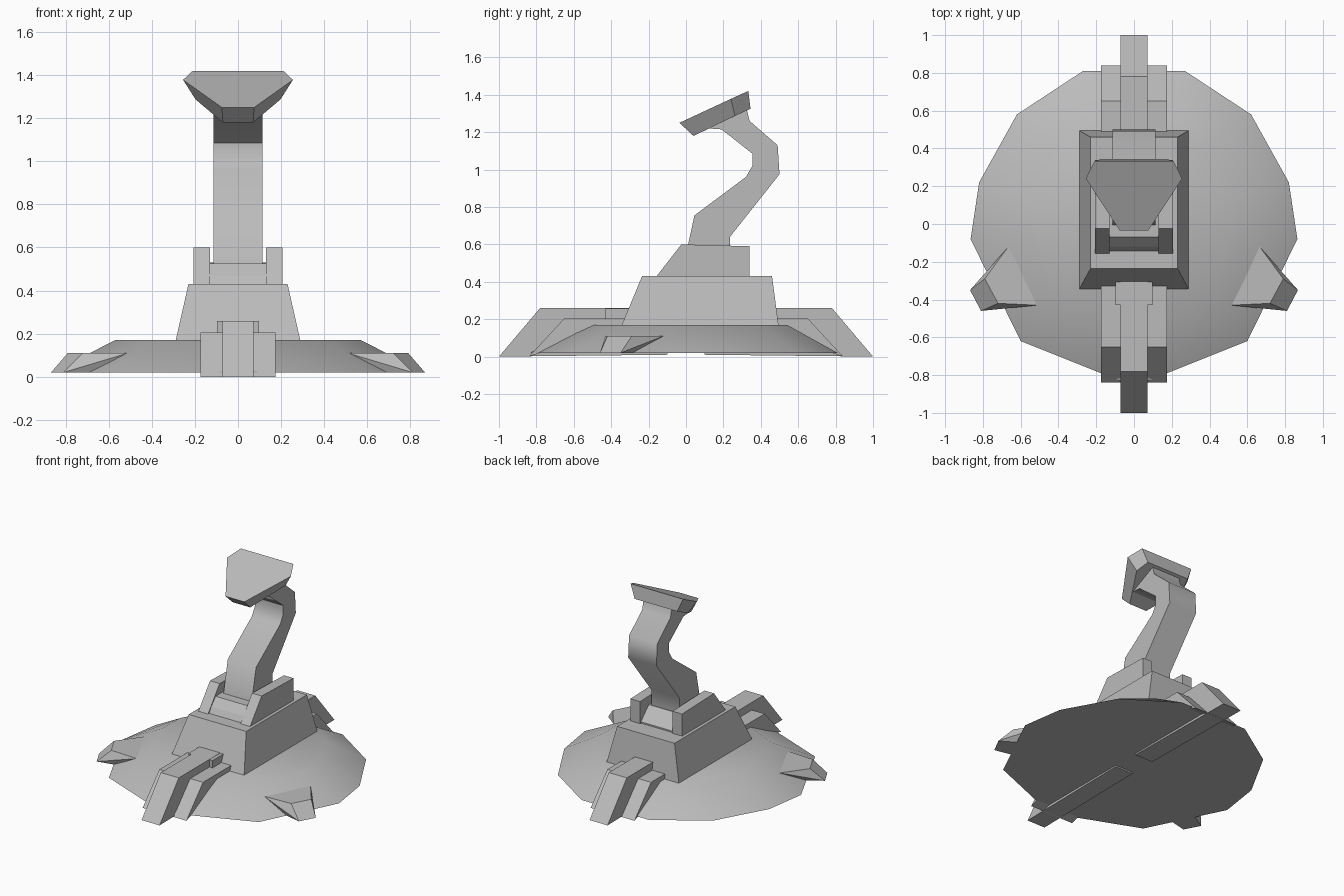
import bpy, bmesh, math
from mathutils import Vector

cube = bpy.data.objects.get("Cube")
if cube:
    bpy.data.objects.remove(cube, do_unlink=True)

grey = bpy.data.materials.new("plain_grey")
grey.use_nodes = True
grey.diffuse_color = (0.5, 0.5, 0.5, 1)
grey.node_tree.nodes["Principled BSDF"].inputs["Base Color"].default_value = (0.5, 0.5, 0.5, 1)


def finish(name, bm, smooth=0):
    bmesh.ops.recalc_face_normals(bm, faces=bm.faces[:])
    mesh = bpy.data.meshes.new(name)
    bm.to_mesh(mesh)
    bm.free()
    mesh.materials.append(grey)
    ob = bpy.data.objects.new(name, mesh)
    bpy.context.collection.objects.link(ob)
    if smooth:
        bpy.ops.object.select_all(action='DESELECT')
        ob.select_set(True)
        bpy.context.view_layer.objects.active = ob
        bpy.ops.object.shade_smooth_by_angle(angle=math.radians(smooth))
    return ob


def loft(name, lower, upper, smooth=0):
    """Join two matching loops of 3D points and cap both ends."""
    bm = bmesh.new()
    a = [bm.verts.new(p) for p in lower]
    b = [bm.verts.new(p) for p in upper]
    bm.faces.new(a)
    bm.faces.new(b)
    for i in range(len(a)):
        j = (i + 1) % len(a)
        bm.faces.new((a[i], a[j], b[j], b[i]))
    return finish(name, bm, smooth)


def extrude_x(name, profile, x0, x1, smooth=0):
    """Extrude a side profile of (y, z) points across x."""
    return loft(name, [(x0, y, z) for y, z in profile],
                [(x1, y, z) for y, z in profile], smooth)


def hull(name, points):
    bm = bmesh.new()
    for p in points:
        bm.verts.new(p)
    bmesh.ops.convex_hull(bm, input=bm.verts[:])
    bmesh.ops.dissolve_limit(bm, angle_limit=math.radians(2), verts=bm.verts[:], edges=bm.edges[:])
    return finish(name, bm)


def mirrored(half):
    """Complete a half outline (back to front) on the other side."""
    return half + [(-p[0],) + tuple(p[1:]) for p in reversed(half) if p[0] > 0]


# Faceted mound base
rim = mirrored([(.27, .81), (.62, .58), (.82, .22), (.865, -.08), (.6, -.62), (0, -.86)])
crown = mirrored([(.27, .54), (.41, .42), (.56, .15), (.57, -.06), (.43, -.37), (0, -.57)])
loft("mound_base", [(x, y, .02) for x, y in rim], [(x, y, .17) for x, y in crown], 32)

# Stepped ramps, front and back
for label, s in (("front", -1), ("back", 1)):
    def ramp(name, profile, half_width):
        extrude_x(label + name, [(s * y, z) for y, z in profile], -half_width, half_width)
    ramp("_ramp_ridge", [(1, 0), (.78, .26), (.3, .26), (.1, .1), (.1, .01)], .072)
    ramp("_ramp_shoulder", [(.84, 0), (.65, .205), (.3, .205), (.3, .03), (.75, .03)], .175)
    ramp("_ramp_cap", [(.43, .19), (.43, .258), (.3, .258), (.3, .19)], .097)

# Side claws on the mound
for label, s in (("left", 1), ("right", -1)):
    claw = [(.51, -.43, .11), (.665, -.12, .11), (.79, -.29, .11), (.72, -.42, .11),
            (.868, -.35, .02), (.81, -.46, .02), (.68, -.43, .02), (.72, -.26, .02)]
    hull(label + "_claw", [(s * x, y, z) for x, y, z in claw])

# Tapered pedestal
loft("pedestal",
     [(-.29, -.345, .165), (.29, -.345, .165), (.29, .495, .165), (-.29, .495, .165)],
     [(-.23, -.235, .43), (.23, -.235, .43), (.23, .46, .43), (-.23, .46, .43)])

# Cheek blocks and the saddle between them
cheek = [(-.165, .42), (-.025, .6), (.34, .59), (.34, .42)]
extrude_x("left_cheek", cheek, .13, .207)
extrude_x("right_cheek", cheek, -.207, -.13)
extrude_x("saddle", [(-.15, .42), (-.12, .47), (-.07, .525), (.24, .53), (.33, .44), (.33, .42)],
          -.131, .131)

# Bent neck
extrude_x("neck", [(-.01, .5), (.045, .755), (.32, .96), (.355, 1.02), (.355, 1.085),
                   (.19, 1.215), (.12, 1.22), (.14, 1.27), (.32, 1.34), (.34, 1.26),
                   (.49, 1.13), (.5, .975), (.235, .64), (.235, .5)], -.113, .113, 46)

# Tilted wedge head
top = mirrored([(.21, .333, 1.42), (.255, .24, 1.378), (.075, -.035, 1.25)])
under = mirrored([(.17, .345, 1.325), (.197, .262, 1.287), (.07, .04, 1.18)])
loft("head", under, top)
